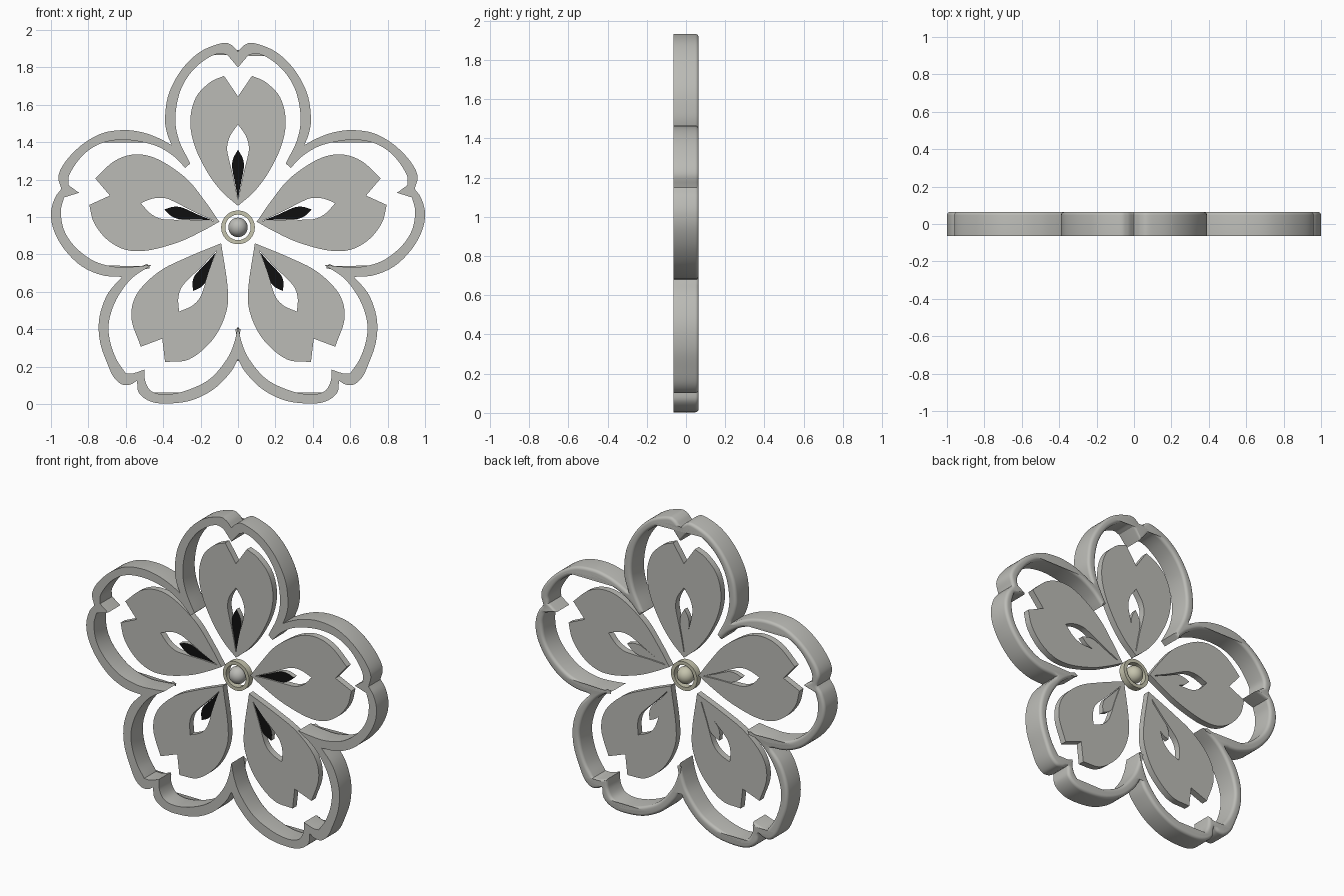
import bpy, bmesh, math
from mathutils import Vector
from mathutils.geometry import tessellate_polygon

if "Cube" in bpy.data.objects:
    bpy.data.objects.remove(bpy.data.objects["Cube"])

CZ = 0.945  # height of the flower centre


def material(name, col):
    m = bpy.data.materials.new(name)
    m.diffuse_color = (*col, 1)
    m.use_nodes = True
    m.node_tree.nodes["Principled BSDF"].inputs["Base Color"].default_value = m.diffuse_color
    return m


GREY = material("warm_grey", (0.50, 0.50, 0.47))
BLACK = material("black", (0.005, 0.005, 0.005))
CREAM = material("pale_cream", (0.56, 0.55, 0.42))


def smooth(pts, steps=6):
    """Catmull-Rom curve through the points of one segment."""
    p = [Vector(q) for q in pts]
    if len(p) < 3:
        return p
    p = [2 * p[0] - p[1]] + p + [2 * p[-1] - p[-2]]
    out = []
    for i in range(1, len(p) - 2):
        a, b, c, d = p[i - 1:i + 3]
        for k in range(steps):
            t = k / steps
            out.append(0.5 * (2 * b + (c - a) * t + (2 * a - 5 * b + 4 * c - d) * t * t
                              + (3 * b - a - 3 * c + d) * t ** 3))
    return out + [p[-2]]


def path(segments):
    """Join smooth segments at sharp corners."""
    out = []
    for s in segments:
        for q in smooth(s):
            if not out or (q - out[-1]).length > 1e-5:
                out.append(q)
    if (out[0] - out[-1]).length < 1e-5:
        out.pop()
    return out


def mirrored(half):
    """Close a half path that starts and ends on x = 0."""
    return half + [Vector((-q.x, q.y)) for q in reversed(half[1:-1])]


def flip(loop):
    return [Vector((-q.x, q.y)) for q in loop]


def area(l):
    return sum(a.cross(b) for a, b in zip(l, l[1:] + l[:1]))


def inset(loop, d):
    """Move a loop towards the material, which lies on its left."""
    out = []
    for i, q in enumerate(loop):
        a, b = (q - loop[i - 1]).normalized(), (loop[(i + 1) % len(loop)] - q).normalized()
        t = a + b
        t = t.normalized() if t.length > 1e-4 else b
        out.append(q + Vector((-t.y, t.x)) * d)
    return out


def solid(name, loops, y0, y1, rnd=0.0):
    """Plate from an outer loop and holes, with optional rounded back edge."""
    loops = [l if (area(l) > 0) == (i == 0) else l[::-1] for i, l in enumerate(loops)]
    layers = [(y0, 0.0)]
    if rnd:
        for k in range(5):
            a = k * math.pi / 8
            layers.append((y1 - rnd + rnd * math.sin(a), rnd * (1 - math.cos(a))))
    else:
        layers.append((y1, 0.0))
    bm = bmesh.new()
    rows = []
    for y, d in layers:
        rows.append([[bm.verts.new((q.x, y, q.y)) for q in (inset(l, d) if d else l)] for l in loops])
    for r0, r1 in zip(rows, rows[1:]):
        for a, b in zip(r0, r1):
            for i in range(len(a)):
                bm.faces.new((a[i - 1], a[i], b[i], b[i - 1]))
    tris = tessellate_polygon([[Vector((q.x, q.y, 0)) for q in l] for l in loops])
    for row in (rows[0], rows[-1]):
        flat = [v for l in row for v in l]
        for t in tris:
            if len(set(t)) == 3:
                bm.faces.new([flat[i] for i in t])
    bmesh.ops.recalc_face_normals(bm, faces=bm.faces[:])
    return finish(name, bm, [GREY])


def finish(name, bm, mats):
    me = bpy.data.meshes.new(name)
    bm.to_mesh(me)
    bm.free()
    for m in mats:
        me.materials.append(m)
    ob = bpy.data.objects.new(name, me)
    bpy.context.collection.objects.link(ob)
    bpy.ops.object.select_all(action='DESELECT')
    ob.select_set(True)
    bpy.context.view_layer.objects.active = ob
    bpy.ops.object.shade_smooth_by_angle(angle=math.radians(30))
    return ob


def teardrop(base, tip, hw):
    """Slim drop, pointed at the base and blunt at the tip."""
    base, tip = Vector(base), Vector(tip)
    ax = tip - base
    n = Vector((-ax.y, ax.x)).normalized()
    prof = [(0, 0), (0.3, 0.42), (0.55, 0.85), (0.7, 1.0), (0.85, 0.72), (1, 0)]
    return path([[base + ax * t + n * w * hw for t, w in prof],
                 [base + ax * t - n * w * hw for t, w in reversed(prof)]])


# outer frame: right half of both edges, top to bottom
outer = path([
    [(0, 1.885), (0.035, 1.92), (0.085, 1.93), (0.2, 1.885), (0.30, 1.79), (0.37, 1.66), (0.39, 1.53),
     (0.38, 1.45), (0.355, 1.385)],
    [(0.355, 1.385), (0.42, 1.42), (0.5, 1.45), (0.6, 1.465), (0.72, 1.45), (0.83, 1.39), (0.92, 1.30),
     (0.96, 1.22), (0.945, 1.15)],
    [(0.945, 1.15), (0.98, 1.10), (1.0, 1.02), (0.985, 0.93), (0.93, 0.83), (0.84, 0.74), (0.73, 0.69),
     (0.62, 0.68)],
    [(0.62, 0.68), (0.69, 0.60), (0.73, 0.51), (0.745, 0.42), (0.735, 0.32), (0.70, 0.22), (0.665, 0.145),
     (0.62, 0.105), (0.575, 0.105), (0.54, 0.125)],
    [(0.54, 0.125), (0.53, 0.06), (0.47, 0.015), (0.38, 0.003), (0.25, 0.02), (0.13, 0.08), (0.04, 0.17),
     (0, 0.24)]])
inner = path([
    [(0, 1.80), (0.055, 1.865)],
    [(0.055, 1.865), (0.1, 1.875), (0.17, 1.845), (0.25, 1.775), (0.31, 1.67), (0.335, 1.53), (0.315, 1.41),
     (0.255, 1.287)],
    [(0.255, 1.287), (0.282, 1.263)],
    [(0.282, 1.263), (0.35, 1.33), (0.45, 1.385), (0.6, 1.413), (0.73, 1.395), (0.83, 1.33), (0.90, 1.23),
     (0.905, 1.17)],
    [(0.905, 1.17), (0.85, 1.13)],
    [(0.85, 1.13), (0.93, 1.105)],
    [(0.93, 1.105), (0.947, 1.03), (0.93, 0.93), (0.87, 0.84), (0.77, 0.765), (0.65, 0.733), (0.55, 0.735),
     (0.46, 0.745)],
    [(0.46, 0.745), (0.57, 0.67), (0.65, 0.56), (0.69, 0.44), (0.685, 0.34), (0.65, 0.24), (0.60, 0.165)],
    [(0.60, 0.165), (0.56, 0.165), (0.50, 0.185)],
    [(0.50, 0.185), (0.495, 0.12), (0.46, 0.067), (0.38, 0.052), (0.27, 0.075), (0.15, 0.135), (0.06, 0.24),
     (0.02, 0.33), (0, 0.42)]])
solid("outer_frame", [mirrored(outer), mirrored(inner)], -0.065, 0.065, 0.018)

# petals: outline, teardrop hole and stamen
top = mirrored(path([
    [(0, 1.645), (0.075, 1.755)],
    [(0.075, 1.755), (0.15, 1.72), (0.225, 1.64), (0.255, 1.52), (0.235, 1.39), (0.17, 1.25), (0.09, 1.14),
     (0, 1.06)]]))
side = path([
    [(0.685, 1.115), (0.763, 1.207)],
    [(0.763, 1.207), (0.66, 1.30), (0.55, 1.335), (0.43, 1.31), (0.28, 1.21), (0.18, 1.09), (0.1, 0.975)],
    [(0.1, 0.975), (0.2, 0.92), (0.32, 0.865), (0.48, 0.822), (0.60, 0.825), (0.70, 0.88), (0.77, 0.97),
     (0.795, 1.065)],
    [(0.795, 1.065), (0.685, 1.115)]])
low = path([
    [(0.09, 0.86), (0.26, 0.79), (0.42, 0.71), (0.54, 0.59), (0.57, 0.46), (0.52, 0.307)],
    [(0.52, 0.307), (0.405, 0.35)],
    [(0.405, 0.35), (0.39, 0.225)],
    [(0.39, 0.225), (0.26, 0.24), (0.135, 0.345), (0.065, 0.485), (0.055, 0.62), (0.09, 0.86)]])
petals = [("top", top, ((0, 1.09), (0, 1.495), 0.058), ((0, 1.09), (0, 1.36), 0.032)),
          ("side", side, ((0.13, 0.98), (0.52, 1.075), 0.056), ((0.14, 0.983), (0.395, 1.04), 0.032)),
          ("lower", low, ((0.115, 0.82), (0.315, 0.495), 0.056), ((0.12, 0.81), (0.24, 0.605), 0.034))]
for name, edge, hole, stamen in petals:
    for tag, f in (("right", list), ("left", flip)):
        if name == "top" and tag == "left":
            continue
        label = name if name == "top" else name + "_" + tag
        solid(label + "_petal", [f(edge), f(teardrop(*hole))], -0.02, 0.02)
        ob = solid(label + "_stamen", [f(teardrop(*stamen))], -0.015, 0.015)
        # black front face on the stamen
        ob.data.materials.append(BLACK)
        for p in ob.data.polygons:
            if p.normal.y < -0.9:
                p.material_index = 1


# centre ring and ball
def circle(r):
    return [Vector((r * math.cos(i * math.tau / 48), CZ + r * math.sin(i * math.tau / 48))) for i in range(48)]


ring = solid("centre_ring", [circle(0.09), circle(0.068)], -0.02, 0.02)
ring.data.materials[0] = CREAM

bm = bmesh.new()
bmesh.ops.create_uvsphere(bm, u_segments=32, v_segments=16, radius=0.052)
bmesh.ops.translate(bm, verts=bm.verts[:], vec=(0, 0, CZ))
for f in bm.faces:
    f.material_index = 1 if f.calc_center_median().y > 0 else 0
finish("centre_ball", bm, [GREY, CREAM])
